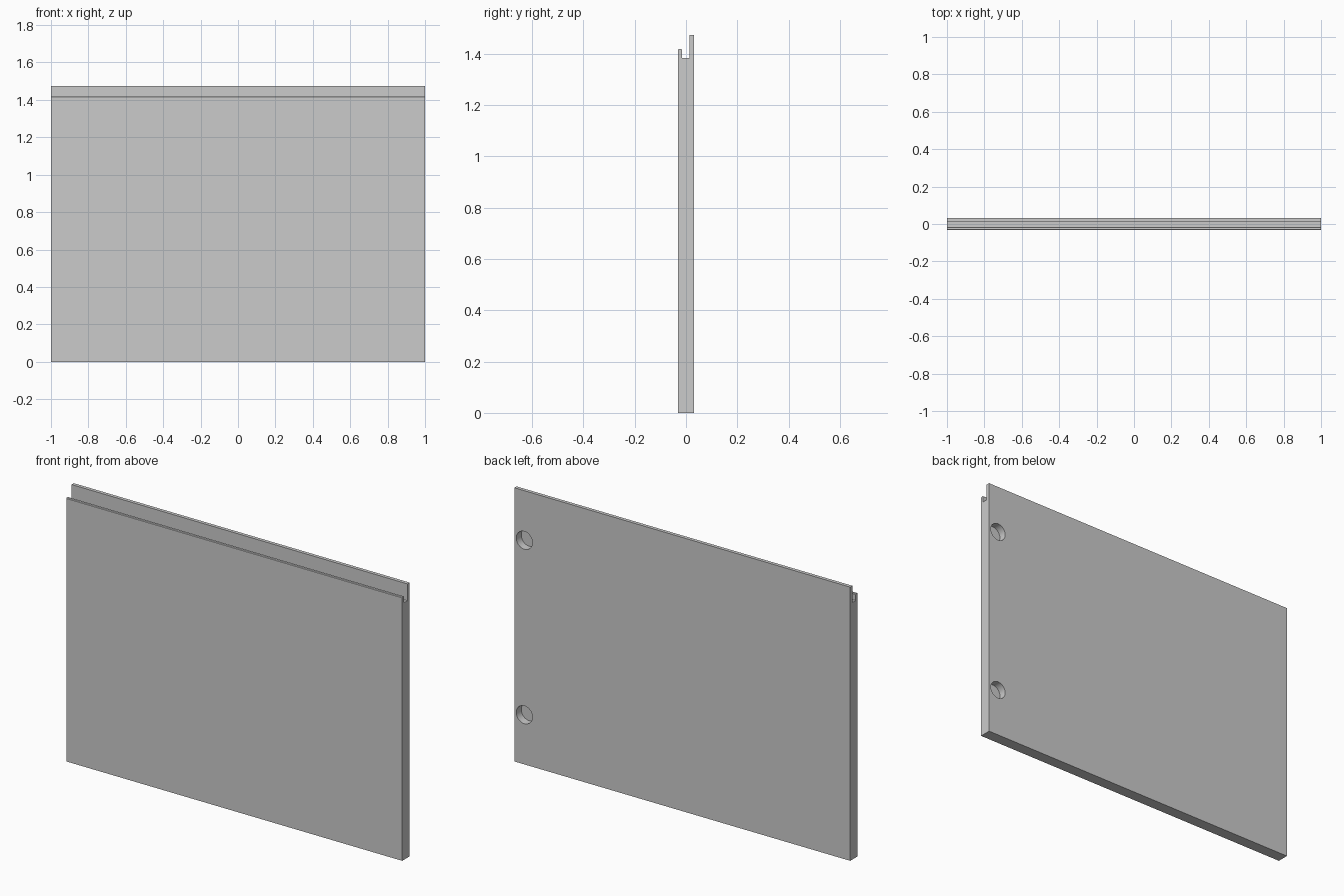
import bpy, bmesh

if "Cube" in bpy.data.objects:
    bpy.data.objects.remove(bpy.data.objects["Cube"])

W, D = 1.0, 0.032          # half width, half thickness
FRONT_TOP, BACK_TOP, GROOVE = 1.418, 1.473, 1.383
C = 0.003                  # small chamfer on the lips

# Side profile (y, z) with a grip groove along the top
profile = [(-D, 0), (D, 0), (D, BACK_TOP), (0.013, BACK_TOP),
           (0.013, GROOVE), (-0.015, GROOVE),
           (-0.015, FRONT_TOP - C), (-0.015 - C, FRONT_TOP),
           (-D + C, FRONT_TOP), (-D, FRONT_TOP - C)]

# Door panel: extrude the profile across the width
bm = bmesh.new()
face = bm.faces.new([bm.verts.new((-W, y, z)) for y, z in profile])
ext = bmesh.ops.extrude_face_region(bm, geom=[face])
moved = [v for v in ext["geom"] if isinstance(v, bmesh.types.BMVert)]
bmesh.ops.translate(bm, vec=(2 * W, 0, 0), verts=moved)
bmesh.ops.recalc_face_normals(bm, faces=bm.faces)
mesh = bpy.data.meshes.new("door_panel")
bm.to_mesh(mesh)
bm.free()
panel = bpy.data.objects.new("door_panel", mesh)
bpy.context.collection.objects.link(panel)


def hinge_hole(z):
    """Blind round hinge hole drilled into the back face."""
    depth, over = 0.042, 0.02
    bpy.ops.mesh.primitive_cylinder_add(
        vertices=48, radius=0.048, depth=depth + over,
        location=(0.94, D + (over - depth) / 2, z), rotation=(1.5707963, 0, 0))
    cutter = bpy.context.object
    cutter.name = "hinge_hole_cutter"
    cutter.hide_render = True
    cutter.display_type = 'WIRE'
    mod = panel.modifiers.new("hinge_hole", 'BOOLEAN')
    mod.object = cutter
    mod.operation = 'DIFFERENCE'
    mod.solver = 'EXACT'
    return cutter


# Two hinge holes on the +x side, then bake the cuts
cutters = [hinge_hole(z) for z in (0.267, 1.206)]
bpy.ops.object.select_all(action='DESELECT')
panel.select_set(True)
bpy.context.view_layer.objects.active = panel
for mod in list(panel.modifiers):
    bpy.ops.object.modifier_apply(modifier=mod.name)
for c in cutters:
    bpy.data.objects.remove(c)
bpy.ops.object.shade_smooth_by_angle(angle=0.5)
